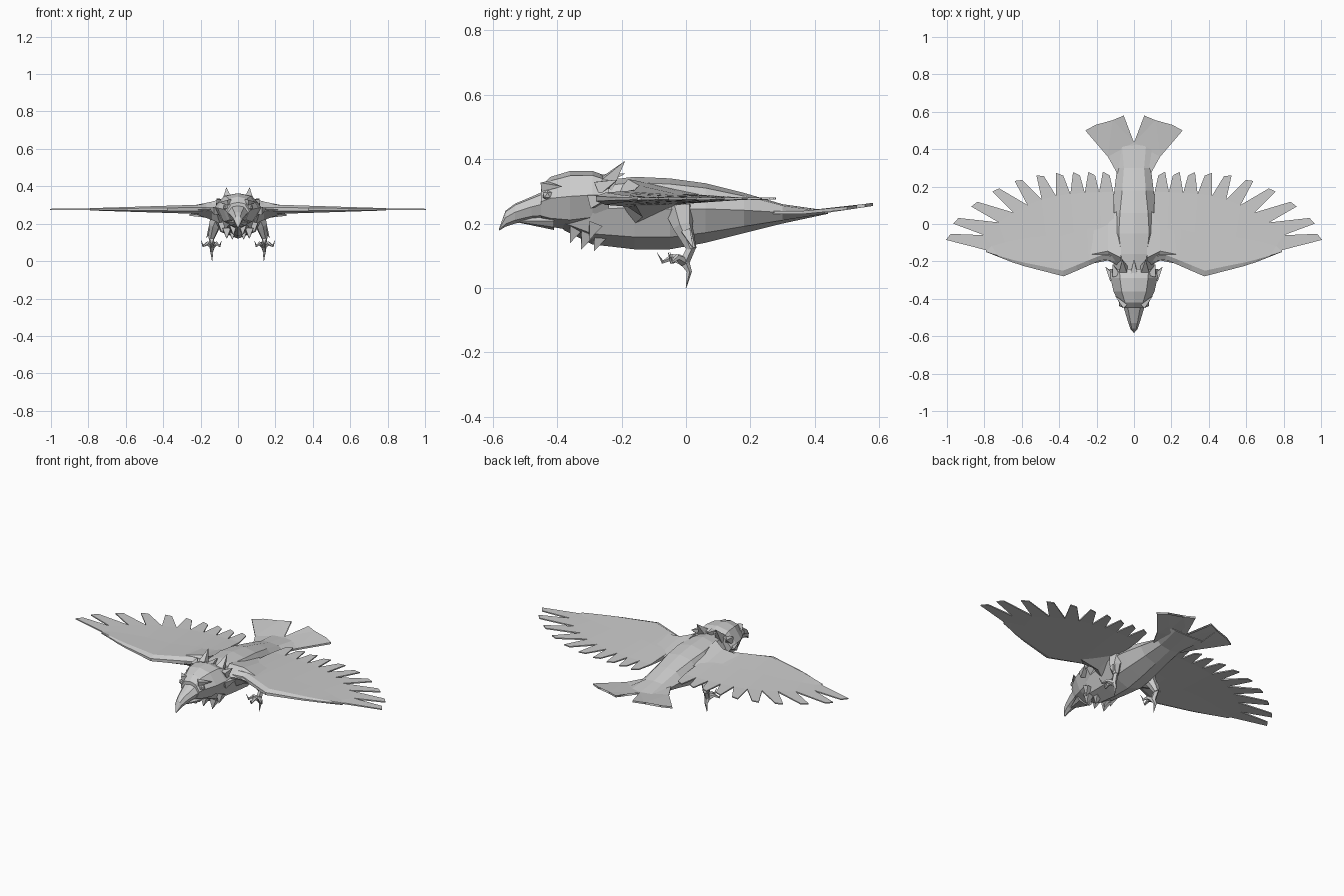
import bpy, bmesh, math
from mathutils import Vector

cube = bpy.data.objects.get("Cube")
if cube:
    bpy.data.objects.remove(cube)

plumage = bpy.data.materials.new("plumage grey")
plumage.use_nodes = True
plumage.diffuse_color = (.6, .6, .6, 1)
shader = plumage.node_tree.nodes["Principled BSDF"]
shader.inputs["Base Color"].default_value = plumage.diffuse_color


def finish(name, bm, mirrored=False):
    """Turn the bmesh into a flat-shaded object, mirrored across x if paired."""
    bmesh.ops.recalc_face_normals(bm, faces=bm.faces)
    mesh = bpy.data.meshes.new(name)
    bm.to_mesh(mesh)
    bm.free()
    mesh.materials.append(plumage)
    obj = bpy.data.objects.new(name, mesh)
    bpy.context.collection.objects.link(obj)
    if mirrored:
        obj.modifiers.new("Mirror", "MIRROR").use_mirror_merge = False


def skin(bm, rings):
    """Join rings of equal length and cap both ends."""
    loops = [[bm.verts.new(point) for point in ring] for ring in rings]
    for near, far in zip(loops, loops[1:]):
        for i in range(len(near)):
            bm.faces.new((near[i - 1], near[i], far[i], far[i - 1]))
    bm.faces.new(loops[0])
    bm.faces.new(loops[-1])


def section(y, width, top, bottom):
    """Eight-sided cross-section, widest just above the middle."""
    def height(share):
        return bottom + share * (top - bottom)

    right = [(width * .6, height(.92)), (width, height(.57)), (width * .7, height(.17))]
    left = [(-x, z) for x, z in reversed(right)]
    outline = [(0, top), *right, (0, bottom), *left]
    return [(x, y, z) for x, z in outline]


def loft(name, rows):
    bm = bmesh.new()
    skin(bm, [section(*row) for row in rows])
    finish(name, bm)


def limb(bm, path, start, end, sides=5):
    """Faceted tube along a path, tapering evenly from start to end radius."""
    points = [Vector(point) for point in path]
    last = len(points) - 1
    rings = []
    for i, point in enumerate(points):
        along = (points[min(i + 1, last)] - points[max(i - 1, 0)]).normalized()
        across = along.orthogonal().normalized()
        other = along.cross(across)
        radius = start + (end - start) * i / last
        angles = [math.tau * k / sides for k in range(sides)]
        rings.append([point + radius * (across * math.cos(a) + other * math.sin(a))
                      for a in angles])
    skin(bm, rings)


def plume(bm, root, tip, width):
    """Short pointed feather."""
    limb(bm, [root, tip], width, .001, sides=4)


# Body, narrowing to the tail
loft("body", [
    (-.38, .06, .31, .18), (-.29, .1, .33, .135), (-.16, .115, .345, .12),
    (-.05, .135, .34, .12), (.06, .125, .325, .14), (.18, .105, .295, .17),
    (.3, .09, .26, .2), (.44, .11, .24, .23)])

# Head and hooked beak
loft("head", [(-.24, .13, .345, .2), (-.29, .125, .363, .19), (-.36, .11, .363, .18),
              (-.42, .08, .345, .19), (-.45, .06, .315, .205)])
loft("upper_beak", [(-.43, .06, .305, .21), (-.48, .045, .283, .21), (-.53, .03, .262, .2),
                    (-.56, .02, .24, .19), (-.58, .003, .185, .178)])
loft("lower_beak", [(-.41, .055, .23, .18), (-.525, .006, .212, .204)])

# Brows and eyes
bm = bmesh.new()
plume(bm, (.045, -.44, .315), (.1, -.385, .315), .02)
finish("brow", bm, mirrored=True)

bm = bmesh.new()
bmesh.ops.create_icosphere(bm, subdivisions=1, radius=.017)
bmesh.ops.translate(bm, verts=bm.verts, vec=(.066, -.43, .288))
finish("eye", bm, mirrored=True)

# Crest, cheek and nape feathers
bm = bmesh.new()
plume(bm, (.055, -.25, .32), (.062, -.19, .393), .034)
plume(bm, (.11, -.29, .27), (.152, -.23, .285), .03)
plume(bm, (.095, -.27, .31), (.115, -.215, .335), .03)
finish("crest_and_cheek_feathers", bm, mirrored=True)

bm = bmesh.new()
plume(bm, (0, -.26, .335), (0, -.19, .355), .025)
finish("nape_feather", bm)

# Ragged throat feathers, each hanging down from the breast
bm = bmesh.new()
for x, y, z in ((.025, -.36, .14), (.06, -.325, .12), (.03, -.285, .115), (.085, -.3, .15)):
    root = Vector((x, y + .02, z + .05))
    plume(bm, root, (x, y, z), .03)
finish("throat_feathers", bm, mirrored=True)

# Wings: a thin folded plate whose trailing edge splits into feathers
FEATHERS = 10
LEADING_EDGE = [(.1, -.2), (.17, -.19), (.375, -.28), (.62, -.217), (.79, -.15)]


def leading_y(x):
    for (x0, y0), (x1, y1) in zip(LEADING_EDGE, LEADING_EDGE[1:]):
        if x <= x1:
            break
    return y0 + (y1 - y0) * (x - x0) / (x1 - x0)


def notch(i):
    """Point between two neighbouring wing feathers, counted from the body."""
    if i == FEATHERS:
        return Vector((.79, -.14))
    t = i / (FEATHERS - 1)
    return Vector((.11 + .69 * t, .17 - .23 * t ** 3))


def feather_tip(i):
    """Blunt feather end; outer feathers are longer and swing outwards."""
    swing = math.sin(math.pi / 2 * i / (FEATHERS - 1)) ** 3
    angle = math.radians(81) * swing
    along = Vector((math.sin(angle), math.cos(angle)))
    across = Vector((along.y, -along.x))
    centre = (notch(i) + notch(i + 1)) / 2 + along * (.1 + .1 * swing)
    slant = along * .01
    return centre - across * .018 - slant, centre + across * .018 + slant


bm = bmesh.new()
for side in (1, -1):
    def vertex(point, thickness):
        return bm.verts.new((point.x, point.y, .277 + side * thickness))

    rows = []
    for i in range(FEATHERS + 1):
        x = .1 + .069 * i
        front, back = Vector((x, leading_y(x))), notch(i)
        thickness = .028 - .022 * i / FEATHERS
        rows.append([vertex(front, thickness * .4),
                     vertex(front.lerp(back, .07), thickness),
                     vertex(front.lerp(back, .5), thickness * .6),
                     vertex(back, .004)])
    for i, (inner, outer) in enumerate(zip(rows, rows[1:])):
        for k in range(3):
            bm.faces.new((inner[k], inner[k + 1], outer[k + 1], outer[k]))
        near, far = feather_tip(i)
        bm.faces.new((inner[-1], vertex(near, .003), vertex(far, .003), outer[-1]))

# Close the rim between the upper and lower wing skins
bm.verts.ensure_lookup_table()
bm.verts.index_update()
half = len(bm.verts) // 2
for edge in [e for e in bm.edges if e.is_boundary]:
    a, b = edge.verts
    if a.index < half:
        bm.faces.new((a, b, bm.verts[b.index + half], bm.verts[a.index + half]))
finish("wing", bm, mirrored=True)

# Wing shoulders blending into the body
bm = bmesh.new()
skin(bm, [[(x, front, .275), (x, front + .05, top), (x, back, .285), (x, front + .06, bottom)]
          for x, front, back, top, bottom in ((.07, -.23, .08, .338, .19),
                                              (.14, -.195, .04, .318, .22),
                                              (.24, -.215, 0, .298, .255))])
finish("shoulder", bm, mirrored=True)

# Tail fan with two split feathers on each side
outline = [(0, .26), (.09, .27), (.14, .36), (.26, .5), (.205, .53),
           (.11, .43), (.115, .555), (.055, .58), (.045, .44), (0, .435)]
bm = bmesh.new()
skin(bm, [[(x, y, .234 + .15 * max(0, y - .41) + offset) for x, y in outline]
          for offset in (-.005, .005)])
bmesh.ops.triangulate(bm, faces=bm.faces[:])
finish("tail_fan", bm, mirrored=True)

# Feathered legs
ankle = Vector((.138, -.005, .08))
bm = bmesh.new()
limb(bm, [(.1, -.02, .24), (.125, -.01, .19), (.143, .018, .12)], .048, .016, sides=6)
limb(bm, [(.143, .018, .13), ankle], .014, .016)
plume(bm, (.145, 0, .175), (.168, .022, .125), .02)
finish("leg", bm, mirrored=True)

# Feet: three curled front toes and a hanging hind toe
bm = bmesh.new()
for x, y in ((-.05, -.045), (0, -.085), (.06, -.05)):
    reach = Vector((x, y, 0))
    lift = Vector((0, 0, .015))
    limb(bm, [ankle, ankle + reach * .45 + lift, ankle + reach * .8, ankle + reach + lift * 2],
         .016, .001)
limb(bm, [ankle, (.14, .01, .05), (.138, 0, 0)], .016, .001)
finish("foot", bm, mirrored=True)
